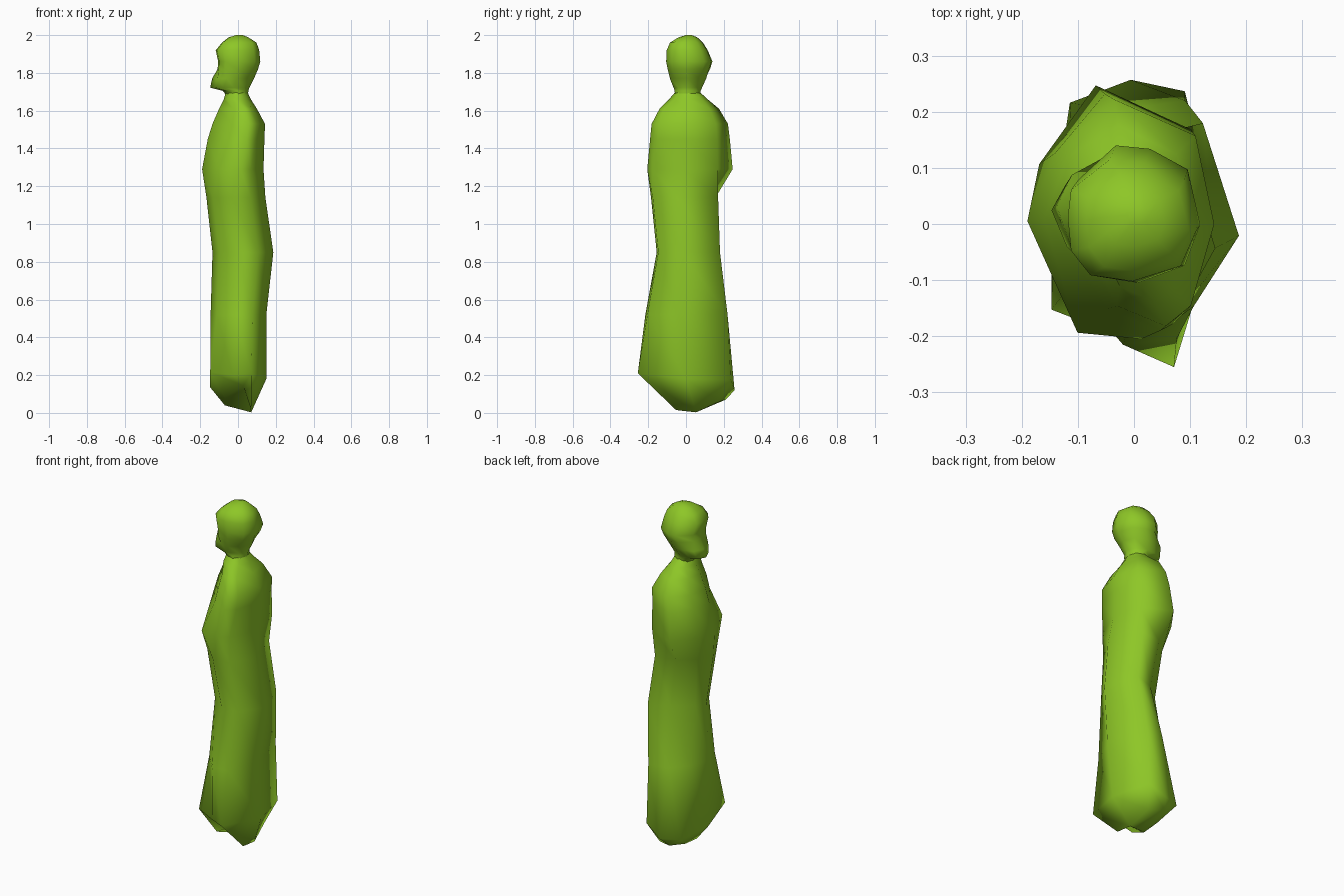
import bpy
import bmesh
from math import radians

cube = bpy.data.objects.get("Cube")
if cube:
    bpy.data.objects.remove(cube, do_unlink=True)

green = bpy.data.materials.new("leaf green")
green.use_nodes = True
green.diffuse_color = (0.27, 0.57, 0.02, 1)
shader = next(n for n in green.node_tree.nodes if n.type == "BSDF_PRINCIPLED")
shader.inputs["Base Color"].default_value = green.diffuse_color
shader.inputs["Roughness"].default_value = 0.8

# Faceted cross-sections, each fitted to the bounds of its level
neck = [(-1, 0), (-.7, .7), (0, 1), (.7, .7), (1, 0), (.7, -.7), (0, -1), (-.7, -.7)]
shoulder = [(-1, -.05), (-.87, .5), (-.28, 1), (.76, .68), (1, -.1), (.7, -.82), (.38, -1), (-.25, -.82)]
chest = [(-1, -.07), (-.87, .38), (-.25, 1), (.8, .65), (1, -.14), (.6, -.88), (.25, -1), (-.45, -.95)]
waist = [(-1, -.05), (-.78, .25), (-.15, .75), (.6, 1), (1, -.2), (.5, -.95), (-.15, -1), (-.78, -.5)]
skirt = waist[:1] + [(-.75, .5), (-.2, .92)] + waist[3:]
skull = [(-1, .05), (-.95, .5), (-.35, 1), (.2, .95), (.8, .65), (1, -.15),
         (.75, -.75), (0, -1), (-.65, -.9), (-.95, -.5)]
jaw = [(-1, .2), (-.76, .8), (-.3, .95), (.2, 1), (.75, .65), (1, 0),
       (.75, -.65), (.2, -1), (-.3, -.9), (-.74, -.65)]

# Uneven cross-sections, with the height of every corner as a third value
hem = [(-1, 0, .135), (-.78, .84, .125), (-.05, 1, .12), (.6, .92, .178),
       (1, 0, .18), (.47, -1, .21), (-.2, -.78, .2), (-1, -.6, .215)]
sole = [(-1, -.2, .04), (-1, .4, .05), (-.55, 1, .07), (.7, .8, .06),
        (1, .1, .003), (1, -.5, .015), (.4, -1, .145), (-1, -.75, .08)]


def ring(bm, outline, z, x0, x1, y0, y1):
    """Place one cross-section, raising corners that carry a height."""
    verts = []
    for u, v, *lift in outline:
        x = x0 + (x1 - x0) * (u + 1) / 2
        y = y0 + (y1 - y0) * (v + 1) / 2
        verts.append(bm.verts.new((x, y, z + sum(lift))))
    return verts


def loft(name, levels, cap_bottom=False, cap_top=False):
    """Skin a stack of cross-sections from the lowest to the highest."""
    bm = bmesh.new()
    rings = [ring(bm, *level) for level in levels]
    for low, high in zip(rings, rings[1:]):
        count = len(low)
        for i in range(count):
            j = (i + 1) % count
            bm.faces.new((low[i], low[j], high[j], high[i]))
    if cap_bottom:
        bm.faces.new(rings[0])
    if cap_top:
        bm.faces.new(rings[-1])
    bmesh.ops.recalc_face_normals(bm, faces=bm.faces[:])
    mesh = bpy.data.meshes.new(name)
    bm.to_mesh(mesh)
    bm.free()
    mesh.materials.append(green)
    part = bpy.data.objects.new(name, mesh)
    bpy.context.collection.objects.link(part)
    bpy.ops.object.select_all(action="DESELECT")
    part.select_set(True)
    bpy.context.view_layer.objects.active = part
    bpy.ops.object.shade_smooth_by_angle(angle=radians(100))


# Long robe with a slanting hem, narrow waist and sloping shoulders
loft("robe", [
    (sole, 0, -.07, .07, -.14, .21),
    (hem, 0, -.147, .15, -.255, .257),
    (skirt, .52, -.145, .15, -.215, .22),
    (waist, .85, -.135, .187, -.155, .18),
    (skirt, 1.14, -.167, .145, -.185, .17),
    (chest, 1.29, -.19, .135, -.205, .247),
    (shoulder, 1.45, -.16, .14, -.19, .232),
    (shoulder, 1.53, -.135, .143, -.182, .222),
    (shoulder, 1.61, -.1, .1, -.14, .175),
    (neck, 1.66, -.075, .068, -.09, .115),
    (neck, 1.695, -.066, .052, -.06, .077),
], cap_bottom=True)

# Head with a jutting chin, recessed face and overhanging brow
loft("head", [
    (jaw, 1.68, -.062, .052, -.058, .075),
    (jaw, 1.705, -.08, .055, -.06, .077),
    (jaw, 1.722, -.147, .06, -.066, .085),
    (jaw, 1.77, -.137, .085, -.085, .107),
    (skull, 1.82, -.108, .106, -.097, .127),
    (skull, 1.86, -.105, .118, -.105, .14),
    (skull, 1.92, -.118, .112, -.102, .115),
    (skull, 1.96, -.085, .098, -.085, .09),
    (skull, 1.988, -.05, .055, -.04, .06),
    (skull, 2.0, -.01, .025, 0, .03),
], cap_top=True)
